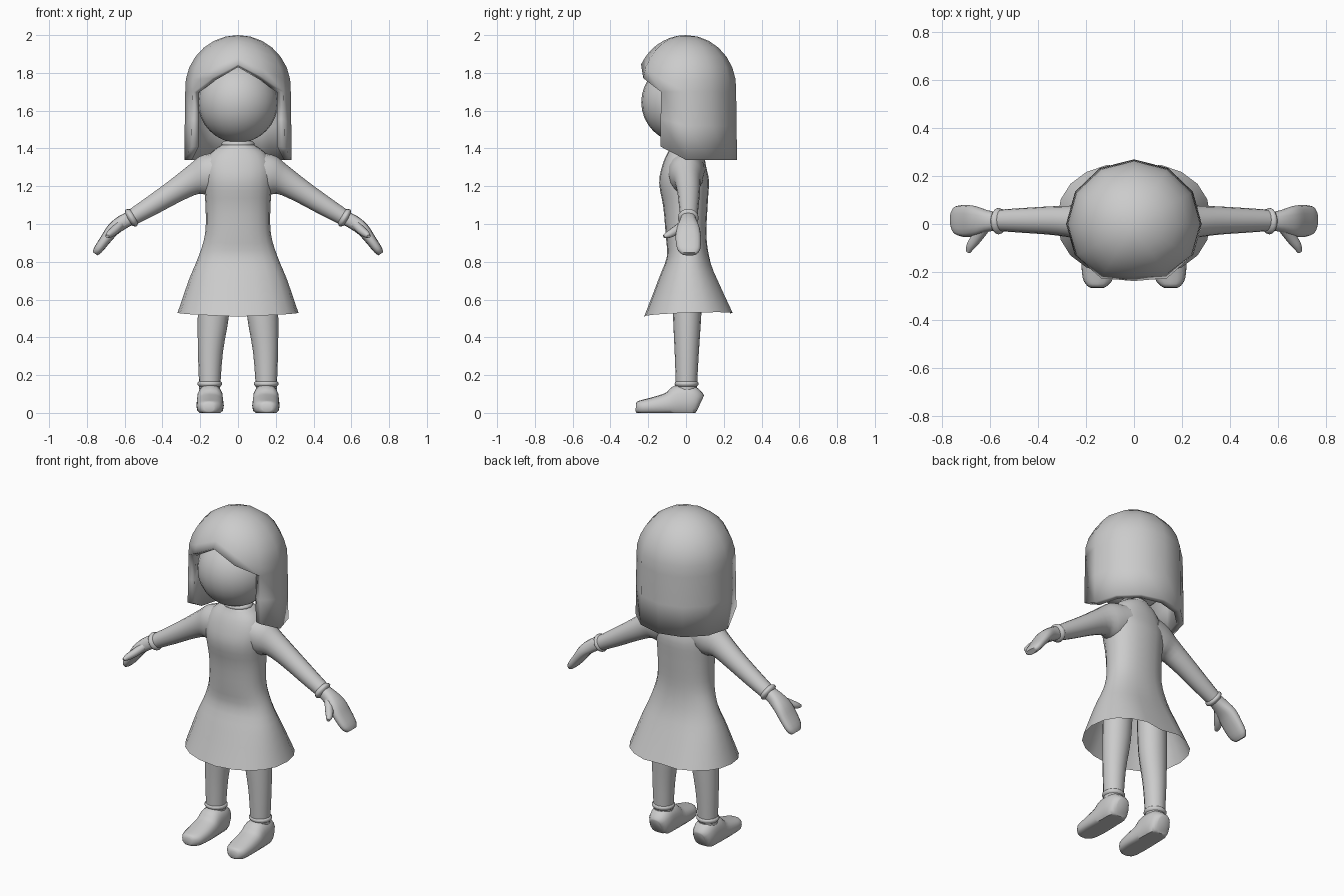
import bpy, bmesh, math
from mathutils import Vector

if "Cube" in bpy.data.objects:
    bpy.data.objects.remove(bpy.data.objects["Cube"], do_unlink=True)

grey = bpy.data.materials.new("plain_grey")
grey.use_nodes = True
grey.diffuse_color = (0.6, 0.6, 0.6, 1)
grey.node_tree.nodes["Principled BSDF"].inputs["Base Color"].default_value = (0.6, 0.6, 0.6, 1)

X, Y = Vector((1, 0, 0)), Vector((0, 1, 0))


def finish(name, bm, mirror=False, angle=50):
    """Turn a bmesh into a smooth shaded object, optionally mirrored in x."""
    bmesh.ops.recalc_face_normals(bm, faces=bm.faces)
    mesh = bpy.data.meshes.new(name)
    bm.to_mesh(mesh)
    bm.free()
    mesh.materials.append(grey)
    ob = bpy.data.objects.new(name, mesh)
    bpy.context.scene.collection.objects.link(ob)
    bpy.ops.object.select_all(action="DESELECT")
    ob.select_set(True)
    bpy.context.view_layer.objects.active = ob
    bpy.ops.object.shade_smooth_by_angle(angle=math.radians(angle))
    if mirror:
        ob.modifiers.new("mirror", "MIRROR").use_mirror_merge = False
    return ob


def spline(rows, steps):
    """Catmull-Rom interpolation of section rows."""
    rows = [Vector(r) for r in rows]
    out = []
    for i in range(len(rows) - 1):
        a, b = rows[max(i - 1, 0)], rows[i]
        c, d = rows[i + 1], rows[min(i + 2, len(rows) - 1)]
        for k in range(steps):
            t = k / steps
            out.append(0.5 * (2 * b + (c - a) * t + (2 * a - 5 * b + 4 * c - d) * t * t
                              + (3 * b - a - 3 * c + d) * t ** 3))
    return out + [rows[-1]]


def loft(name, rows, side, n=16, steps=3, power=2, caps=(True, True), mirror=False, shape=None):
    """Skin sections (x, y, z, half width along side, half width across)."""
    rows = spline(rows, steps)
    bm = bmesh.new()
    rings = []
    for i, r in enumerate(rows):
        tangent = (rows[min(i + 1, len(rows) - 1)] - rows[max(i - 1, 0)])
        across = Vector(tangent[:3]).cross(side).normalized()
        ring = []
        for k in range(n):
            a = 2 * math.pi * k / n
            c, s = math.cos(a), math.sin(a)
            u = math.copysign(abs(c) ** (2 / power), c) * r[3]
            v = math.copysign(abs(s) ** (2 / power), s) * r[4]
            p = Vector(r[:3]) + side * u + across * v
            ring.append(bm.verts.new(shape(p) if shape else p))
        rings.append(ring)
    for p, q in zip(rings, rings[1:]):
        for k in range(n):
            j = (k + 1) % n
            bm.faces.new((p[k], p[j], q[j], q[k]))
    for cap, ring in zip(caps, (rings[0], rings[-1])):
        if cap:
            bm.faces.new(ring)
    return finish(name, bm, mirror)


# Head and neck
bm = bmesh.new()
bmesh.ops.create_uvsphere(bm, u_segments=24, v_segments=16, radius=1)
for v in bm.verts:
    v.co = Vector((v.co.x * 0.212, v.co.y * 0.215 - 0.022, v.co.z * 0.215 + 1.645))
finish("head", bm)
loft("neck", [(0, 0, 1.36, 0.07, 0.06), (0, 0, 1.5, 0.07, 0.06)], X)
loft("collar", [(0, 0, 1.405, 0.08, 0.07), (0, 0, 1.425, 0.088, 0.077),
                (0, 0, 1.44, 0.075, 0.065)], X)


# Dress with an open flared skirt and a soft fold at the back
def fold(p):
    t = max(0, (0.85 - p.z) / 0.33)
    if p.y > 0:
        p.y -= 0.025 * t * math.exp(-(p.x / 0.06) ** 2)
    p.z += 0.012 * t * abs(p.x) / 0.32
    return p


loft("dress", [
    (0, 0, 1.42, 0.085, 0.075), (0, 0, 1.375, 0.145, 0.095),
    (0, -0.008, 1.3, 0.182, 0.118), (0, -0.01, 1.22, 0.182, 0.132),
    (0, -0.003, 1.1, 0.172, 0.118), (0, 0, 0.95, 0.174, 0.108),
    (0, 0.01, 0.83, 0.208, 0.112), (0, 0.012, 0.7, 0.26, 0.162),
    (0, 0.018, 0.518, 0.32, 0.24)], X, n=20, power=2.25, caps=(True, False), shape=fold)

# Sleeves, wrist cuffs, hands and thumbs
loft("sleeve", [
    (0.09, 0, 1.285, 0.1, 0.1), (0.17, 0.002, 1.255, 0.09, 0.108),
    (0.24, 0.008, 1.23, 0.07, 0.078), (0.34, 0.014, 1.17, 0.06, 0.062),
    (0.46, 0.015, 1.095, 0.052, 0.052), (0.56, 0.015, 1.035, 0.045, 0.043)],
    Y, mirror=True)
loft("wrist_cuff", [
    (0.55, 0.012, 1.042, 0.045, 0.042), (0.56, 0.012, 1.036, 0.054, 0.051),
    (0.57, 0.012, 1.03, 0.054, 0.051), (0.58, 0.012, 1.024, 0.04, 0.037)],
    Y, steps=2, mirror=True)
loft("hand", [
    (0.56, 0.012, 1.035, 0.036, 0.036), (0.61, 0.012, 1.01, 0.045, 0.038),
    (0.66, 0.012, 0.972, 0.062, 0.035), (0.7, 0.012, 0.92, 0.067, 0.029),
    (0.74, 0.015, 0.865, 0.06, 0.024), (0.756, 0.018, 0.842, 0.038, 0.015)],
    Y, power=2.5, mirror=True)
loft("thumb", [
    (0.625, -0.015, 0.995, 0.024, 0.026), (0.655, -0.055, 0.965, 0.023, 0.025),
    (0.68, -0.09, 0.945, 0.019, 0.02), (0.692, -0.117, 0.934, 0.009, 0.01)],
    Vector((0.7, 0, 0.7)), n=10, mirror=True)

# Legs, ankle cuffs and shoes
loft("leg", [
    (0.122, 0.008, 0.72, 0.085, 0.08), (0.13, 0.006, 0.52, 0.083, 0.075),
    (0.146, 0.004, 0.32, 0.066, 0.064), (0.15, 0.002, 0.12, 0.055, 0.055)],
    X, mirror=True)
loft("ankle_cuff", [
    (0.15, 0.003, 0.168, 0.055, 0.054), (0.15, 0.003, 0.16, 0.064, 0.062),
    (0.15, 0.003, 0.148, 0.064, 0.062), (0.15, 0.003, 0.138, 0.054, 0.053)],
    X, steps=2, mirror=True)


def ground(p):
    p.z = max(p.z, 0)
    return p


loft("shoe", [
    (0.148, 0.076, 0.05, 0.035, 0.045), (0.148, 0.062, 0.055, 0.056, 0.065),
    (0.148, 0.025, 0.06, 0.068, 0.088), (0.148, -0.04, 0.058, 0.07, 0.09),
    (0.148, -0.09, 0.045, 0.072, 0.065), (0.148, -0.16, 0.035, 0.072, 0.052),
    (0.15, -0.225, 0.03, 0.064, 0.04), (0.153, -0.255, 0.028, 0.045, 0.033),
    (0.154, -0.266, 0.028, 0.028, 0.02)], X, power=2.5, mirror=True, shape=ground)

# Bobbed hair: a twelve sided dome with a parted fringe and long sides
SEG, DOME, R, MID = 12, 7, 0.28, 1.72
bm = bmesh.new()
top = bm.verts.new((0, 0, MID + R))
columns = []
for k in range(SEG):
    a = 2 * math.pi * k / SEG
    off = min(k, SEG - k)
    direction = Vector((math.sin(a), -0.95 * math.cos(a), 0))
    edge = (1.845, 1.772)[off] if off < 2 else 1.7
    end = math.acos((edge - MID) / R)
    column = []
    for i in range(1, DOME + 1):
        t = end * i / DOME
        radius = R * math.sin(t)
        column.append(bm.verts.new(direction * radius + Vector((0, 0, MID + R * math.cos(t)))))
    if off >= 2:
        low = 1.41 if off == 2 else 1.34
        for i in (1, 2):
            column.append(bm.verts.new(direction * (R + 0.002 * i)
                                       + Vector((0, 0, edge + (low - edge) * i / 2))))
    columns.append(column)
for k, p in enumerate(columns):
    q = columns[(k + 1) % SEG]
    bm.faces.new((top, p[0], q[0]))
    for i in range(min(len(p), len(q)) - 1):
        bm.faces.new((p[i], p[i + 1], q[i + 1], q[i]))
hair = finish("hair", bm)
shell = hair.modifiers.new("thickness", "SOLIDIFY")
shell.thickness = 0.04
shell.offset = -1
